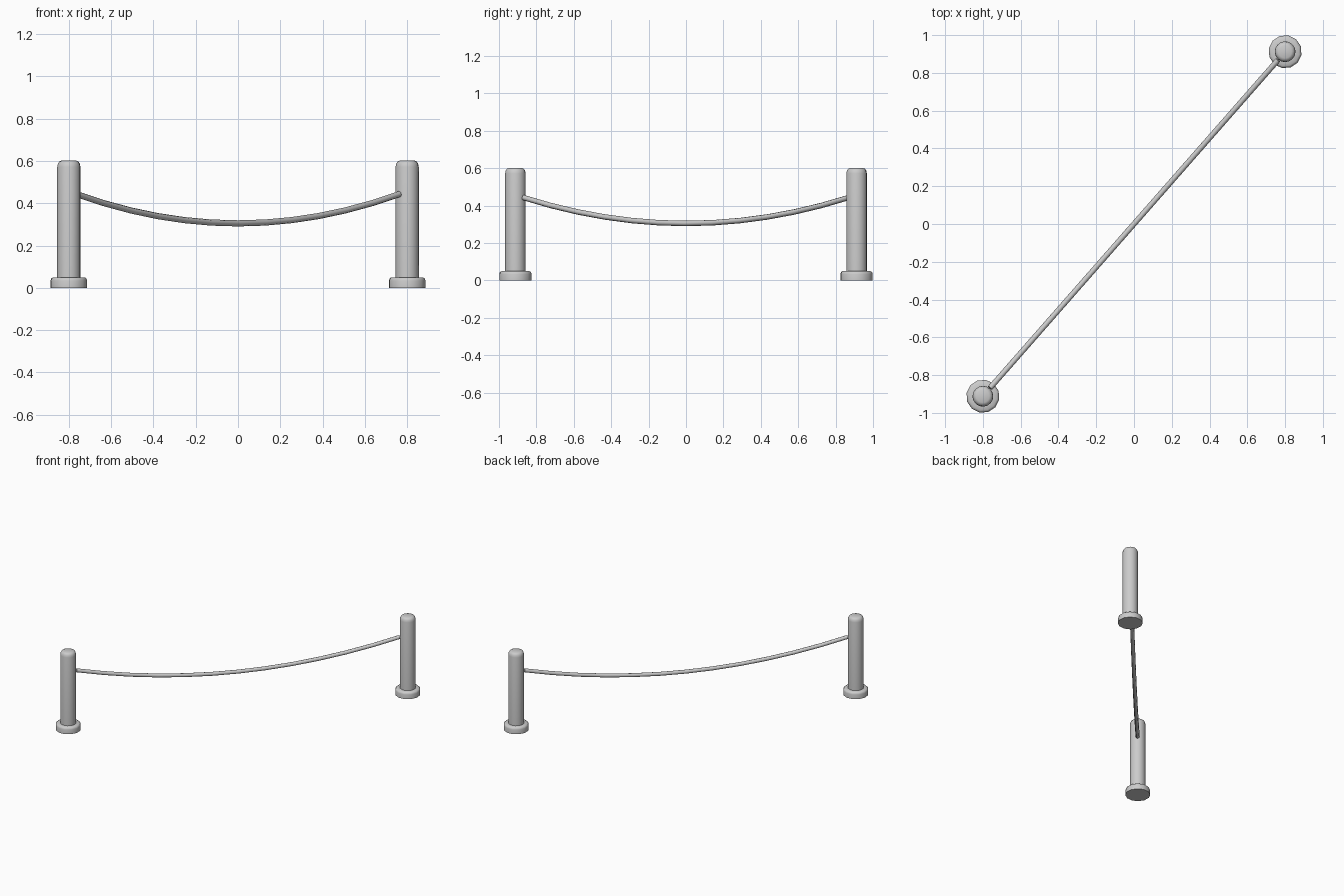
import bpy, bmesh, math
from mathutils import Matrix

if "Cube" in bpy.data.objects:
    bpy.data.objects.remove(bpy.data.objects["Cube"])

PX, PY = 0.80, 0.912


def lathe(name, profile, loc, sides, angle):
    """Spin an (r, z) profile that starts and ends with flat caps."""
    bm = bmesh.new()
    rings = [[bm.verts.new((r * math.cos(2 * math.pi * i / sides),
                            r * math.sin(2 * math.pi * i / sides), z))
              for i in range(sides)] for r, z in profile]
    for a, b in zip(rings, rings[1:]):
        for i in range(sides):
            j = (i + 1) % sides
            bm.faces.new((a[i], a[j], b[j], b[i]))
    bm.faces.new(rings[0][::-1])
    bm.faces.new(rings[-1])
    bm.transform(Matrix.Rotation(math.atan2(PY, PX), 4, 'Z'))
    mesh = bpy.data.meshes.new(name)
    bm.to_mesh(mesh)
    bm.free()
    ob = bpy.data.objects.new(name, mesh)
    ob.location = loc
    bpy.context.collection.objects.link(ob)
    smooth(ob, angle)
    return ob


def smooth(ob, angle):
    bpy.ops.object.select_all(action='DESELECT')
    ob.select_set(True)
    bpy.context.view_layer.objects.active = ob
    bpy.ops.object.shade_smooth_by_angle(angle=math.radians(angle))


# Two posts, each with a wider foot
foot = [(0.088, 0), (0.088, 0.034), (0.085, 0.044), (0.076, 0.05), (0.05, 0.05)]
shaft = [(0.055, 0.045), (0.055, 0.572), (0.052, 0.587), (0.045, 0.597), (0.034, 0.602)]
for side, s in (("left", -1), ("right", 1)):
    lathe(side + "_post_foot", foot, (s * PX, s * PY, 0), 12, 40)
    lathe(side + "_post_shaft", shaft, (s * PX, s * PY, 0), 16, 50)

# Sagging rope between the posts
N = 12
curve = bpy.data.curves.new("rope", 'CURVE')
curve.dimensions = '3D'
curve.bevel_depth = 0.0145
curve.bevel_resolution = 2
curve.use_fill_caps = True
spline = curve.splines.new('POLY')
spline.points.add(N)
for i, p in enumerate(spline.points):
    t = 2 * i / N - 1
    p.co = (0.762 * t, 0.868 * t, 0.305 + 0.138 * t * t, 1)
rope = bpy.data.objects.new("rope", curve)
bpy.context.collection.objects.link(rope)
bpy.ops.object.select_all(action='DESELECT')
rope.select_set(True)
bpy.context.view_layer.objects.active = rope
bpy.ops.object.convert(target='MESH')
smooth(bpy.context.view_layer.objects.active, 50)
